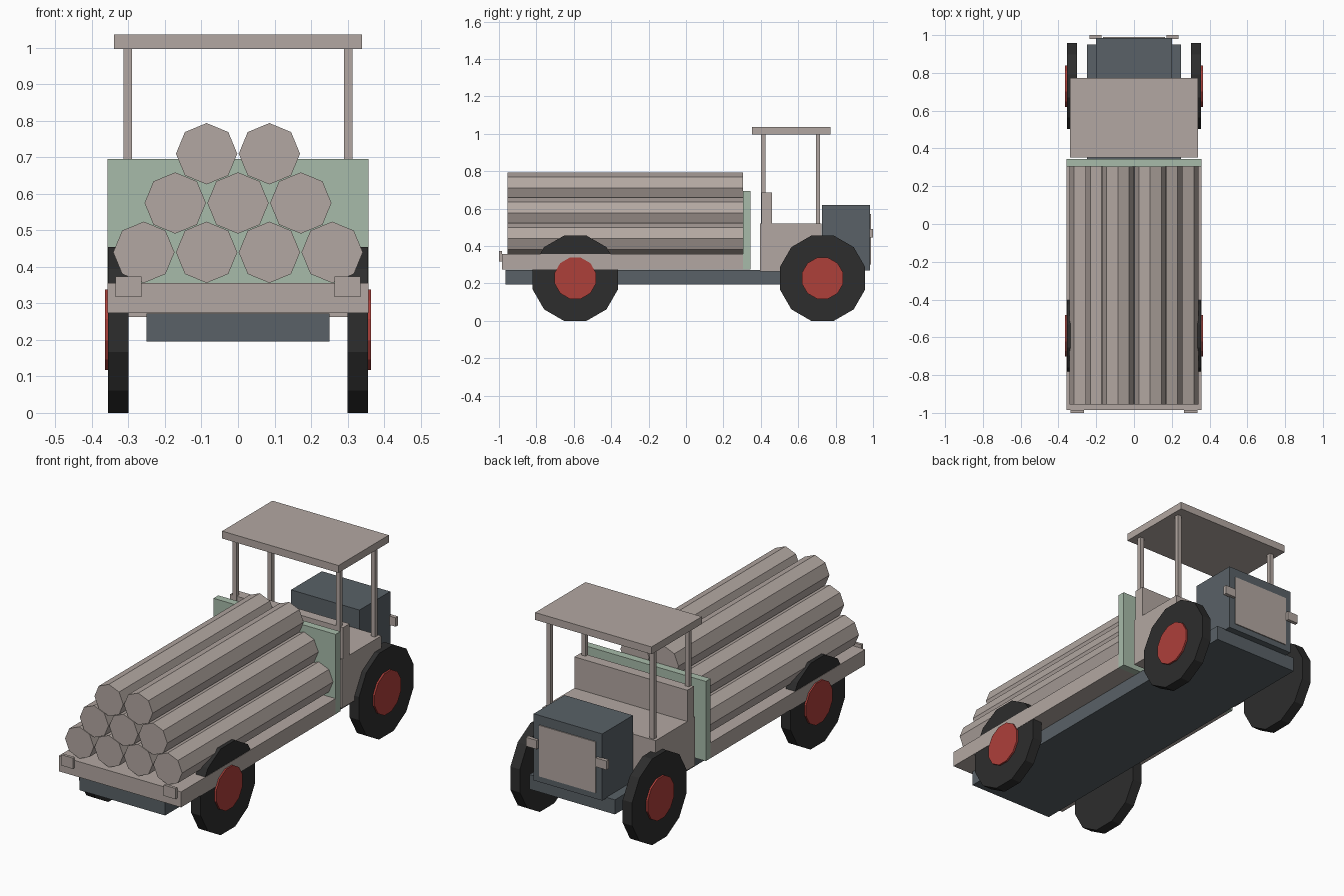
import bpy
import math
from mathutils import Matrix

if "Cube" in bpy.data.objects:
    bpy.data.objects.remove(bpy.data.objects["Cube"], do_unlink=True)


def material(name, rgb):
    m = bpy.data.materials.new(name)
    m.use_nodes = True
    m.diffuse_color = (*rgb, 1)
    m.node_tree.nodes["Principled BSDF"].inputs["Base Color"].default_value = (*rgb, 1)
    return m


WOOD = material("pale wood", (0.45, 0.39, 0.36))
GREEN = material("sage green", (0.39, 0.50, 0.40))
RED = material("hub red", (0.42, 0.05, 0.042))
BLACK = material("tyre black", (0.026, 0.026, 0.026))
SLATE = material("slate grey", (0.10, 0.12, 0.135))


def box(name, xs, ys, zs, mat):
    """Box between the given limits on each axis."""
    limits = (xs, ys, zs)
    bpy.ops.mesh.primitive_cube_add(size=1, location=[(a + b) / 2 for a, b in limits])
    ob = bpy.context.object
    ob.name = name
    ob.data.transform(Matrix.Diagonal([b - a for a, b in limits] + [1]))
    ob.data.materials.append(mat)
    return ob


def prism(name, sides, radius, length, centre, axis, turn, mat):
    """Regular prism lying along x or y, turned about its own axis."""
    bpy.ops.mesh.primitive_cylinder_add(vertices=sides, radius=radius, depth=length, location=centre)
    ob = bpy.context.object
    ob.name = name
    lay = Matrix.Rotation(math.pi / 2, 4, "Y" if axis == "X" else "X")
    ob.data.transform(lay @ Matrix.Rotation(turn, 4, "Z"))
    ob.data.materials.append(mat)
    return ob


def pair(name, xs, ys, zs, mat):
    """The same box on both sides."""
    box("left_" + name, xs, ys, zs, mat)
    box("right_" + name, (-xs[1], -xs[0]), ys, zs, mat)


# Frame, load bed and headboard
box("chassis", (-0.25, 0.25), (-0.965, 0.95), (0.195, 0.272), SLATE)
box("load_bed", (-0.357, 0.357), (-0.985, 0.305), (0.274, 0.356), WOOD)
box("headboard", (-0.357, 0.357), (0.305, 0.345), (0.274, 0.695), GREEN)
pair("tail_lamp", (0.265, 0.335), (-1.0, -0.985), (0.317, 0.374), WOOD)

# Open cab
box("cab_base", (-0.33, 0.33), (0.395, 0.725), (0.263, 0.52), WOOD)
box("seat_back", (-0.33, 0.33), (0.405, 0.46), (0.52, 0.685), WOOD)
pair("rear_post", (0.29, 0.314), (0.402, 0.424), (0.52, 0.997), WOOD)
pair("front_post", (0.29, 0.314), (0.695, 0.717), (0.52, 0.997), WOOD)
box("roof", (-0.34, 0.34), (0.353, 0.773), (0.997, 1.036), WOOD)

# Engine
box("hood", (-0.2, 0.2), (0.728, 0.985), (0.268, 0.62), SLATE)
box("radiator", (-0.165, 0.165), (0.985, 0.99), (0.30, 0.57), WOOD)
pair("headlamp", (0.172, 0.235), (0.98, 1.0), (0.445, 0.492), WOOD)

# Wheels with hubs on the outer side
for end, y in (("rear", -0.592), ("front", 0.73)):
    for side, s in (("left", 1), ("right", -1)):
        prism(f"{end}_{side}_wheel", 12, 0.2355, 0.055, (s * 0.328, y, 0.2275),
              "X", math.pi / 12, BLACK)
        prism(f"{end}_{side}_hub", 12, 0.114, 0.02, (s * 0.355, y, 0.2275),
              "X", math.pi / 12, RED)

# Stacked logs
for row, count in enumerate((4, 3, 2)):
    for i in range(count):
        x = (i - (count - 1) / 2) * 0.172
        prism(f"log_{row + 1}_{i + 1}", 8, 0.084, 1.26, (x, -0.325, 0.44 + row * 0.135),
              "Y", 0, WOOD)
